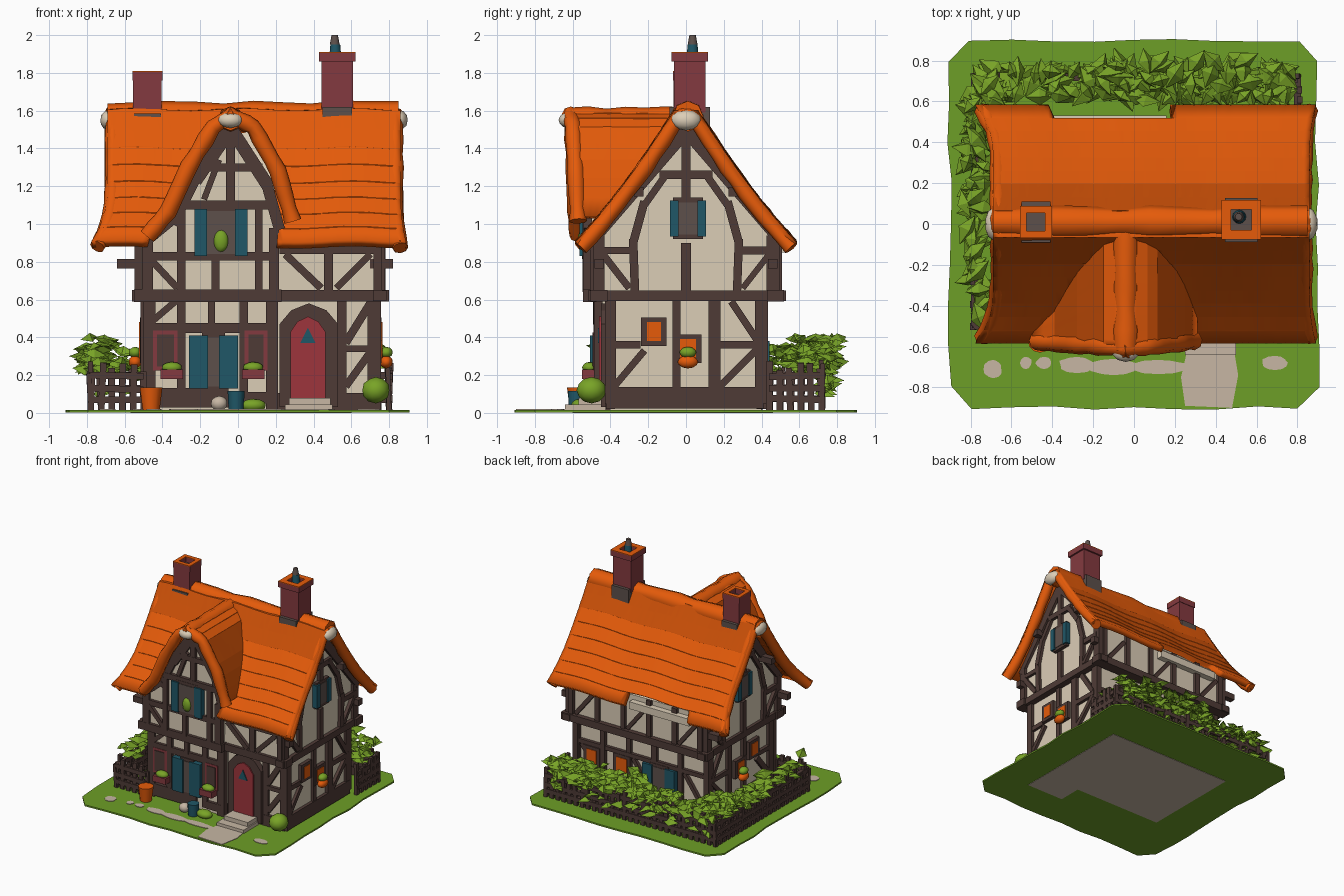
import bpy, bmesh, math, random
from mathutils import Vector, Matrix

if "Cube" in bpy.data.objects:
    bpy.data.objects.remove(bpy.data.objects["Cube"])
random.seed(4)
R = random.uniform

COL = dict(orange=(.79, .105, .003), cream=(.71, .61, .47), timber=(.078, .044, .037), maroon=(.23, .042, .05),
           red=(.34, .035, .045), teal=(.014, .095, .135), grass=(.155, .345, .02), leaf=(.19, .37, .02),
           stone=(.57, .47, .37), slate=(.11, .08, .07))
MAT = {}
for k, c in COL.items():
    MAT[k] = bpy.data.materials.new(k)
    MAT[k].diffuse_color = (*c, 1)

# ---------- helpers: every named part collects geometry in one bmesh ----------
PARTS = {}
def part(name, mat):
    return PARTS.setdefault((name, mat), bmesh.new())

def box(name, mat, lo, hi):
    lo, hi = Vector(lo), Vector(hi)
    M = Matrix.Translation((lo + hi) / 2) @ Matrix.Diagonal((*(hi - lo), 1))
    bmesh.ops.create_cube(part(name, mat), size=1, matrix=M)

def beam(name, mat, a, b, w, d, n):
    a, b, n = Vector(a), Vector(b), Vector(n)
    z = (b - a).normalized()
    n = (n - z * n.dot(z)).normalized()
    rot = Matrix((n, z.cross(n), z)).transposed().to_4x4()
    M = Matrix.Translation((a + b) / 2) @ rot @ Matrix.Diagonal((d, w, (b - a).length, 1))
    bmesh.ops.create_cube(part(name, mat), size=1, matrix=M)

def prism(name, mat, pts, axis, lo, hi):
    bm = part(name, mat)
    put = {'x': lambda p, h: (h, *p), 'y': lambda p, h: (p[0], h, p[1]), 'z': lambda p, h: (*p, h)}[axis]
    A, B = [[bm.verts.new(put(p, h)) for p in pts] for h in (lo, hi)]
    new = [bm.faces.new(A), bm.faces.new(B[::-1])]
    for i in range(len(pts)):
        j = (i + 1) % len(pts)
        new.append(bm.faces.new((A[j], A[i], B[i], B[j])))
    bmesh.ops.recalc_face_normals(bm, faces=new)

def ball(name, mat, c, r):
    bmesh.ops.create_icosphere(part(name, mat), subdivisions=2, radius=1,
                               matrix=Matrix.Translation(c) @ Matrix.Diagonal((*r, 1)))

def cone(name, mat, c, r1, r2, h):
    bmesh.ops.create_cone(part(name, mat), cap_ends=True, segments=12, radius1=r1, radius2=r2, depth=h,
                          matrix=Matrix.Translation((c[0], c[1], c[2] + h / 2)))

def tube(name, mat, pts, r):
    cu = bpy.data.curves.new(name, 'CURVE')
    cu.dimensions, cu.bevel_depth, cu.bevel_resolution, cu.use_fill_caps = '3D', r, 2, True
    sp = cu.splines.new('POLY')
    sp.points.add(len(pts) - 1)
    for q, p in zip(sp.points, pts):
        q.co, q.radius = (*p, 1), R(.88, 1.12)
    cu.materials.append(MAT[mat])
    bpy.context.collection.objects.link(bpy.data.objects.new(name, cu))

def oval(cx, cy, rx, ry):
    return [(cx + rx * math.cos(a) * R(.85, 1.1), cy + ry * math.sin(a)) for a in [i * math.tau / 12 for i in range(12)]]

# ---------- ground ----------
edge = [(-.9, y / 10) for y in range(8, -9, -2)] + [(x / 10, -.9) for x in range(-8, 9, 2)]
edge += [(-x, -y) for x, y in edge]
prism('lawn', 'grass', [(x + R(-.015, .01), y + R(-.01, .01)) for x, y in edge], 'z', .003, .016)
prism('footing_underside', 'stone', [(-.57, -.4), (.25, -.4), (.25, -.6), (.6, -.6), (.6, .46), (-.57, .46)], 'z', 0, .004)
prism('path', 'stone', [(.26, -.62), (.23, -.75), (.25, -.89), (.48, -.9), (.51, -.74), (.49, -.62)], 'z', .012, .02)
for cx, cy, rx, ry in [(-.69, -.71, .045, .045), (-.53, -.68, .03, .03), (-.44, -.68, .04, .03), (-.28, -.69, .09, .04),
                       (-.1, -.7, .13, .04), (.12, -.7, .14, .035), (.69, -.68, .065, .035)]:
    prism('stepping_stones', 'stone', oval(cx, cy, rx, ry), 'z', .012, .02)
box('door_steps', 'stone', (.25, -.64, .01), (.5, -.4, .045))
box('door_steps', 'stone', (.27, -.57, .04), (.49, -.4, .08))

# ---------- plaster walls, jettied upper floor, front bay ----------
box('lower_walls', 'cream', (-.49, -.4, .01), (.73, .4, .64))
box('bay_lower_wall', 'cream', (-.49, -.465, .01), (.19, -.3, .64))
prism('upper_walls', 'cream', [(-.48, .62), (.48, .62), (.48, .95), (0, 1.55), (-.48, .95)], 'x', -.52, .755)
prism('bay_gable_wall', 'cream', [(-.51, .62), (.21, .62), (.22, .98), (.14, 1.2), (.05, 1.42), (-.04, 1.53), (-.13, 1.42),
                                  (-.25, 1.2), (-.35, 1.02), (-.51, .92)], 'y', -.52, -.1)
box('back_eave_board', 'cream', (-.4, .47, .85), (.16, .53, .91))

WALL = {'bay': (lambda u, v: (u, -.465 if v < .62 else -.52, v), (0, -1, 0)),
        'front': (lambda u, v: (u, -.40 if v < .62 else -.48, v), (0, -1, 0)),
        'back': (lambda u, v: (u, .40 if v < .62 else .48, v), (0, 1, 0)),
        'right': (lambda u, v: (.73 if v < .62 else .755, u, v), (1, 0, 0)),
        'left': (lambda u, v: (-.49 if v < .62 else -.52, u, v), (-1, 0, 0))}

def timbers(wall, rows):
    P, n = WALL[wall]
    for u1, v1, u2, v2, w in rows:
        beam(wall + '_timbers', 'timber', P(u1, v1), P(u2, v2), w * R(.9, 1.15), .05 + R(-.006, .006), n)

def plate(name, mat, wall, u, v, w, h, d=.07):
    P, n = WALL[wall]
    q = Vector(P(u, v))
    off = Vector((0, 0, h / 2))
    beam(name, mat, q - off, q + off, w, d, n)

# ---------- timber frame ----------
side = [(-.42, .08, .41, .08, .105), (-.4, .05, -.4, .6, .06), (.4, .05, .4, .6, .06), (.15, .1, .15, .6, .055),
        (-.05, .1, -.05, .6, .04), (-.38, .36, -.24, .36, .035), (.15, .36, .4, .36, .035), (-.38, .14, -.22, .33, .04),
        (.18, .14, .38, .34, .035), (.38, .38, .24, .59, .035), (-.46, .64, -.46, .94, .06), (.46, .64, .46, .94, .06),
        (-.27, .64, -.28, .92, .04), (.27, .64, .28, .92, .04), (-.28, .9, -.22, 1.12, .04), (.28, .9, .22, 1.12, .04),
        (-.22, 1.1, -.1, 1.27, .035), (.22, 1.1, .1, 1.27, .035), (0, .64, 0, .9, .05), (-.46, .86, -.3, .86, .04),
        (.46, .86, .3, .86, .04), (-.14, 1.26, .14, 1.26, .04), (0, 1.1, 0, 1.5, .05), (-.44, .84, -.3, .66, .035),
        (.44, .84, .3, .66, .035), (-.5, .92, 0, 1.5, .07), (.5, .92, 0, 1.5, .07)]
timbers('right', side)
timbers('left', side)
timbers('bay', [(-.47, .02, -.47, .6, .06), (.18, .02, .18, .6, .06), (-.3, .05, -.3, .6, .05), (.03, .05, .03, .6, .04),
                (-.48, .08, -.05, .08, .09), (.05, .08, .19, .08, .06), (-.48, .45, .19, .45, .05), (-.46, .48, -.32, .6, .035),
                (-.14, .46, -.14, .6, .04), (-.48, .64, -.48, .93, .06), (.19, .64, .19, .98, .06), (-.3, .64, -.3, 1.08, .04),
                (.11, .64, .11, 1.08, .035), (-.48, .83, .2, .83, .04), (-.46, .81, -.32, .66, .035), (-.12, .64, -.12, .83, .04),
                (-.3, 1.1, .19, 1.1, .045), (-.04, 1.1, -.04, 1.5, .05), (-.18, 1.13, -.1, 1.34, .03), (-.2, 1.3, .13, 1.3, .04),
                (-.5, .9, -.33, 1.04, .06), (-.35, 1.0, -.22, 1.26, .065), (-.23, 1.23, -.04, 1.51, .07),
                (.22, .97, .15, 1.22, .06), (.16, 1.2, -.04, 1.51, .07)])
timbers('front', [(.2, .06, .73, .06, .08), (.55, .05, .55, .6, .05), (.72, .02, .72, .6, .06), (.57, .14, .7, .32, .04),
                  (.55, .34, .72, .34, .035), (.57, .37, .7, .58, .04), (.22, .87, .76, .87, .06), (.48, .64, .48, .84, .045),
                  (.74, .64, .74, .95, .05), (.25, .84, .44, .66, .035), (.52, .66, .7, .84, .035)])
cols = [-.48, -.24, 0, .24, .48, .72]
timbers('back', [(x, .02, x, .6, .045) for x in cols] + [(x, .64, x, .95, .042) for x in cols]
        + [(-.5, .08, .74, .08, .1), (-.49, .4, .73, .4, .032)]
        + [(x + .03, .14, x + .2, .38, .03) for x in cols[:5:2]] + [(x + .2, .66, x + .04, .86, .03) for x in cols[:5:2]])
# floor-level ring beam, bay beam and protruding purlin ends
for y in (-.46, .475):
    beam('floor_beams', 'timber', (-.56, y, .62), (.8, y, .62), .06, .09, (0, 1, 0))
for x in (-.51, .75):
    beam('floor_beams', 'timber', (x, -.52, .62), (x, .53, .62), .055, .07, (1, 0, 0))
beam('floor_beams', 'timber', (-.55, -.51, .62), (.23, -.51, .62), .065, .07, (0, 1, 0))
for y, z in [(-.46, .79), (.46, .79), (-.25, 1.17), (.25, 1.17)]:
    for x0, x1 in ((-.64, -.5), (.7, .82)):
        beam('purlin_ends', 'timber', (x0, y, z), (x1, y, z), .05, .05, (0, 1, 0))

# ---------- windows and shutters ----------
def window(wall, u, v, w, h, pane='slate', sh=.06):
    plate('window_frames', 'timber', wall, u, v, w + .06, h + .05, .06)
    plate('window_panes', pane, wall, u, v, w, h, .068)
    for s in (-1, 1):
        if sh:
            plate('shutters', 'teal', wall, u + s * (w + sh) / 2, v, sh, h + .02, .085)

window('bay', -.09, .955, .15, .23, 'slate', .065)
window('bay', -.13, .27, .06, .26, 'slate', .1)
for w in ('right', 'left'):
    window(w, .01, 1.03, .1, .17, 'slate', .045)
    window(w, -.17, .43, .075, .1, 'orange', 0)
    window(w, .01, .34, .085, .1, 'orange', 0)
window('back', -.05, .27, .12, .2, 'slate', .09)
window('back', .3, .3, .1, .12, 'orange', 0)
window('back', .58, .3, .09, .11, 'orange', 0)
for u, w in ((-.385, .13), (.095, .12)):
    plate('brick_panels', 'maroon', 'bay', u, .33, w, .21, .052)
    plate('brick_panel_centres', 'timber', 'bay', u, .33, w - .04, .17, .062)

# flower boxes, pots and corner shrub
for x in (-.35, .08):
    box('flower_boxes', 'maroon', (x - .06, -.55, .18), (x + .06, -.47, .23))
    ball('flower_box_plants', 'leaf', (x, -.51, .24), (.055, .04, .03))
ball('upper_window_plant', 'leaf', (-.09, -.55, .91), (.04, .025, .06))
for x in (.785, -.545):
    ball('hanging_pots', 'orange', (x, .01, .27), (.035, .055, .035))
    ball('hanging_pot_plants', 'leaf', (x, .01, .32), (.035, .045, .03))
cone('barrel_pot', 'orange', (-.46, -.57, .015), .045, .06, .12)
cone('milk_pail', 'teal', (-.01, -.58, .015), .04, .045, .1)
ball('small_stone_pot', 'stone', (-.1, -.57, .05), (.045, .04, .04))
ball('corner_shrub', 'leaf', (.73, -.5, .12), (.075, .08, .07))
ball('bay_shrub', 'leaf', (.08, -.56, .04), (.07, .05, .035))

# ---------- arched door ----------
def arch(x, hw, z0, z1, z2):
    return [(x - hw, z0), (x + hw, z0), (x + hw, z1), (x + hw * .6, (z1 + z2 * 2) / 3), (x, z2),
            (x - hw * .6, (z1 + z2 * 2) / 3), (x - hw, z1)]
prism('door_frame', 'timber', arch(.375, .155, .03, .47, .58), 'y', -.45, -.38)
prism('door', 'red', arch(.37, .092, .08, .43, .51), 'y', -.46, -.4)
prism('door_window', 'teal', [(.33, .37), (.41, .37), (.37, .45)], 'y', -.467, -.45)

# ---------- roof in shallow courses ----------
def roof_z(d):
    return min(1.61, 1.709 - 1.67 * d + .51 * d * d)
def roof_d(z):
    return (1.67 - math.sqrt(1.67 ** 2 - 2.04 * (1.709 - z))) / 1.02
HALF = {-1: [(0, 1.61), (.11, 1.54), (.24, 1.33), (.35, 1.09), (.46, .96)],
        1: [(0, 1.61), (.14, 1.54), (.27, 1.31), (.35, 1.04)]}
def lerp(pts, t):
    k = min(int(t * (len(pts) - 1)), len(pts) - 2)
    return Vector(pts[k]).lerp(Vector(pts[k + 1]), t * (len(pts) - 1) - k)
def main_roof(s):
    def f(u, t):
        fl = max(0, (t - .6) / .4) ** 2
        x0, x1 = -.69 - .085 * fl, .86 + .03 * fl
        return Vector((x0 + (x1 - x0) * u, s * .585 * t, roof_z(.585 * t) + .006 * math.sin(u * 17)))
    return f
def bay_roof(s):
    def f(u, t):
        h, z = lerp(HALF[s], t)
        y0, y1 = -.625 + .05 * t, .08 - roof_d(z)
        return Vector((-.04 + s * h, y0 + (y1 - y0) * u, z))
    return f
def sheet(name, f, nu, nt, cut=None):
    bm = part(name, 'orange')
    rows = [r for k in range(nt) for r in ((k / nt, 0), ((k + 1) / nt, .0035))]
    V = [[bm.verts.new(f(i / nu, t) + Vector((0, 0, o + R(-.001, .001)))) for i in range(nu + 1)] for t, o in rows]
    for a, b in zip(V, V[1:]):
        for i in range(nu):
            bm.faces.new((a[i], a[i + 1], b[i + 1], b[i]))
    bm.normal_update()
    if sum(q.normal.z for q in bm.faces) < 0:
        bmesh.ops.reverse_faces(bm, faces=bm.faces[:])
    if cut:
        bmesh.ops.delete(bm, geom=[q for q in bm.faces if cut(q.calc_center_median())], context='FACES')
def under_bay(c):   # opening where the front gable meets the main roof
    s = 1 if c.x > -.04 else -1
    zs = [lerp(HALF[s], t / 30) for t in range(31)]
    gz = min(zs, key=lambda p: abs(p[0] - abs(c.x + .04)))[1]
    return -.46 < c.x < .2 and c.z < gz - .06
sheet('main_roof_front', main_roof(-1), 56, 9, under_bay)
sheet('main_roof_back', main_roof(1), 56, 9, lambda c: -.41 < c.x < .17 and c.y > .53)
for s in (-1, 1):
    sheet('bay_roof_%s' % ('left' if s < 0 else 'right'), bay_roof(s), 12, 8)
    tube('bay_verge', 'orange', [bay_roof(s)(.02, t / 12) - Vector((s * .02, 0, .025)) for t in range(13)], .043)
    for u in (.018, .982):
        tube('main_verge', 'orange', [main_roof(s)(u, t / 12) - Vector((0, s * .027, .028)) for t in range(13)], .042)
tube('main_ridge', 'orange', [(-.69 + i * .154, .01, 1.57) for i in range(11)], .075)
tube('bay_ridge', 'orange', [(-.04, -.62 + i * .1, 1.555) for i in range(7)], .062)
ball('ridge_end_caps', 'cream', (.85, 0, 1.55), (.05, .082, .055))
ball('ridge_end_caps', 'cream', (-.69, 0, 1.55), (.04, .078, .052))
ball('ridge_end_caps', 'cream', (-.04, -.625, 1.55), (.068, .05, .042))

# ---------- chimneys ----------
def chimney(x, y, h, z0, z1, cap):
    box('chimney_bases', 'slate', (x - h * .95, y - h - .025, z0 - .1), (x + h * .95, y + h + .025, z0 + .03))
    box('chimney_stacks', 'maroon', (x - h, y - h, z0), (x + h, y + h, z1 - .05))
    box('chimney_flues', 'slate', (x - h * .6, y - h * .6, z1 - .06), (x + h * .6, y + h * .6, z1 - .045))
    o, i = h + cap, h * .6
    for mat, a, b in (('maroon', z1 - .05, z1 - .006), ('orange', z1 - .006, z1)):
        for s in (-1, 1):
            p, q = sorted((s * i, s * o))
            box('chimney_rims', mat, (x + p, y - o, a), (x + q, y + o, b))
            box('chimney_rims', mat, (x - i, y + p, a), (x + i, y + q, b))
chimney(-.48, .01, .075, 1.555, 1.81, .004)
chimney(.525, .02, .083, 1.59, 1.91, .014)
cone('chimney_pot', 'teal', (.515, .035, 1.86), .034, .026, .09)
cone('chimney_pot_top', 'slate', (.512, .035, 1.95), .026, .017, .05)

# ---------- fence and hedge ----------
runs = [((-.78, -.5), (-.5, -.5)), ((-.78, -.5), (-.78, .72)), ((-.78, .72), (.8, .72)), ((.8, .72), (.8, .44))]
for a, b in runs:
    a, b = Vector((*a, 0)), Vector((*b, 0))
    n = Vector((0, 0, 1)).cross(b - a).normalized()
    k = int((b - a).length / .055)
    for i in range(k + 1):
        p = a.lerp(b, i / k)
        beam('fence_posts', 'timber', p + Vector((0, 0, .01)), p + Vector((R(-.012, .012), R(-.012, .012), R(.2, .28))), .034, .025, n)
    for z in (.07, .13, .2):
        beam('fence_rails', 'timber', a + Vector((0, 0, z)), b + Vector((0, 0, z + R(-.01, .01))), .035, .035, n)
def leaves(count, xr, yr, zr):
    bm = part('hedge_leaves', 'leaf')
    for _ in range(count):
        M = Matrix.Translation((R(*xr), R(*yr), R(*zr))) @ Matrix.Rotation(R(0, 6.3), 4, 'Z') @ Matrix.Rotation(R(-.7, .7), 4, 'X')
        L = R(.05, .085)
        a, l, m, r, t = [bm.verts.new(M @ Vector(p)) for p in
                         ((-L, 0, 0), (0, L * .6, -.02), (0, 0, .018), (0, -L * .6, -.02), (L, 0, -.02))]
        for q in ((a, m, l), (a, r, m), (m, t, l), (m, r, t)):
            bm.faces.new(q)
leaves(150, (-.76, .74), (.62, .76), (.22, .34))
leaves(80, (-.15, .6), (.62, .8), (.26, .41))
leaves(85, (-.82, -.72), (-.46, .65), (.23, .36))
leaves(20, (-.8, -.6), (.5, .7), (.25, .41))
leaves(25, (-.75, .75), (.72, .76), (.1, .24))
leaves(22, (.66, .76), (.54, .76), (.22, .36))

# ---------- turn every part into an object ----------
SMOOTH = ('ball', 'roof', 'pot', 'shrub', 'plant', 'caps', 'pail')
for (name, mat), bm in PARTS.items():
    me = bpy.data.meshes.new(name)
    bm.to_mesh(me)
    bm.free()
    me.materials.append(MAT[mat])
    ob = bpy.data.objects.new(name, me)
    bpy.context.collection.objects.link(ob)
    if any(s in name for s in SMOOTH):
        bpy.ops.object.select_all(action='DESELECT')
        ob.select_set(True)
        bpy.context.view_layer.objects.active = ob
        bpy.ops.object.shade_smooth_by_angle(angle=math.radians(35))
    if 'roof' in name:
        so = ob.modifiers.new('thickness', 'SOLIDIFY')
        so.thickness, so.offset = .05, -1

for m in bpy.data.materials:
    if m.users and not m.is_grease_pencil:
        m.use_nodes = True
        m.node_tree.nodes["Principled BSDF"].inputs["Base Color"].default_value = m.diffuse_color
